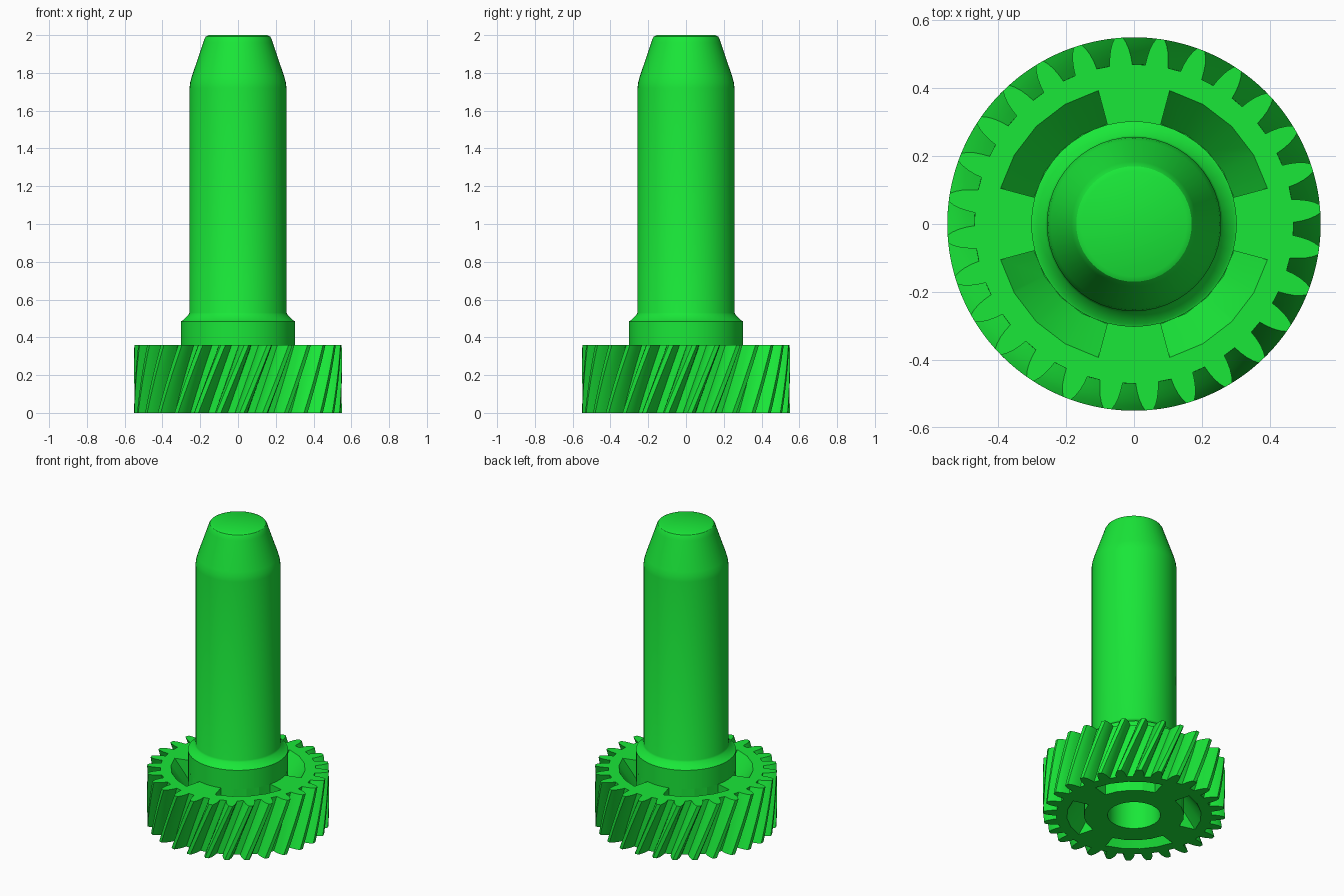
import bpy, bmesh
from math import sin, cos, pi, radians

if "Cube" in bpy.data.objects:
    bpy.data.objects.remove(bpy.data.objects["Cube"])

TEETH, GEAR_H, TWIST = 28, 0.36, 0.27
HUB_R, BORE_R = 0.303, 0.16

green = bpy.data.materials.new("green")
green.diffuse_color = (0.01, 0.80, 0.04, 1)
green.use_nodes = True
green.node_tree.nodes["Principled BSDF"].inputs["Base Color"].default_value = green.diffuse_color


def finish(name, bm):
    bmesh.ops.recalc_face_normals(bm, faces=bm.faces[:])
    me = bpy.data.meshes.new(name)
    bm.to_mesh(me)
    bm.free()
    ob = bpy.data.objects.new(name, me)
    bpy.context.collection.objects.link(ob)
    return ob


def smooth(ob, angle):
    bpy.ops.object.select_all(action='DESELECT')
    ob.select_set(True)
    bpy.context.view_layer.objects.active = ob
    bpy.ops.object.shade_smooth_by_angle(angle=radians(angle))


def sweep(bm, profile, a0, a1, steps):
    """Closed (r, z) section swept through an angle range, with end caps."""
    rings = []
    for i in range(steps + 1):
        a = a0 + (a1 - a0) * i / steps
        rings.append([bm.verts.new((r * cos(a), r * sin(a), z)) for r, z in profile])
    n = len(profile)
    for p, q in zip(rings, rings[1:]):
        for j in range(n):
            k = (j + 1) % n
            bm.faces.new((p[j], p[k], q[k], q[j]))
    bm.faces.new(rings[0])
    bm.faces.new(rings[-1][::-1])


# helical gear: tooth outline stacked in twisted layers
half_tooth = [(0.47, 0.071), (0.492, 0.064), (0.515, 0.053), (0.535, 0.038), (0.55, 0.022)]
tooth = [(r, -a) for r, a in half_tooth] + [(r, a) for r, a in reversed(half_tooth)]
bm = bmesh.new()
layers = []
LAYERS = 8
for i in range(LAYERS + 1):
    t = i / LAYERS
    phase = radians(94.7) - TWIST * (1 - t)
    layers.append([bm.verts.new((r * cos(a + phase + k * 2 * pi / TEETH),
                                 r * sin(a + phase + k * 2 * pi / TEETH), t * GEAR_H))
                   for k in range(TEETH) for r, a in tooth])
for p, q in zip(layers, layers[1:]):
    for j in range(len(p)):
        k = (j + 1) % len(p)
        bm.faces.new((p[j], p[k], q[k], q[j]))
bm.faces.new(layers[0][::-1])
bm.faces.new(layers[-1])
gear = finish("helical_gear", bm)

# cutters: four sloped pockets on each side, plus the bore
bm = bmesh.new()
top = [(HUB_R, 0.38), (0.421, 0.38), (HUB_R + 0.002, 0.215), (HUB_R, 0.215)]
bottom = [(r, GEAR_H - z) for r, z in top]
for k in range(4):
    for section in (top, bottom):
        sweep(bm, section, radians(15 + 90 * k), radians(75 + 90 * k), 4)
bore = bmesh.ops.create_cone(bm, cap_ends=True, segments=32, radius1=BORE_R,
                             radius2=BORE_R, depth=1)
cutter = finish("pocket_cutter", bm)
cutter.hide_render = True
mod = gear.modifiers.new("pockets", 'BOOLEAN')
mod.operation, mod.solver, mod.object = 'DIFFERENCE', 'EXACT', cutter
bpy.context.view_layer.objects.active = gear
bpy.ops.object.modifier_apply(modifier=mod.name)
bpy.data.objects.remove(cutter)
gear.data.materials.clear()
gear.data.materials.append(green)
smooth(gear, 14)

# shaft with collar, tapered nose and blind bore, turned from one profile
profile = [(0, 1.0), (BORE_R, 1.0), (BORE_R, GEAR_H), (HUB_R, GEAR_H), (HUB_R, 0.485),
           (0.295, 0.488), (0.262, 0.52), (0.257, 0.53), (0.257, 1.72), (0.253, 1.75),
           (0.245, 1.78), (0.184, 1.96), (0.178, 1.98), (0.170, 1.993), (0.155, 2.0), (0, 2.0)]
bm = bmesh.new()
pts = [bm.verts.new((r, 0, z)) for r, z in profile]
edges = [bm.edges.new(e) for e in zip(pts, pts[1:])]
bmesh.ops.spin(bm, geom=pts + edges, cent=(0, 0, 0), axis=(0, 0, 1), angle=2 * pi, steps=48)
bmesh.ops.remove_doubles(bm, verts=bm.verts[:], dist=1e-5)
shaft = finish("shaft", bm)
shaft.data.materials.append(green)
smooth(shaft, 30)
